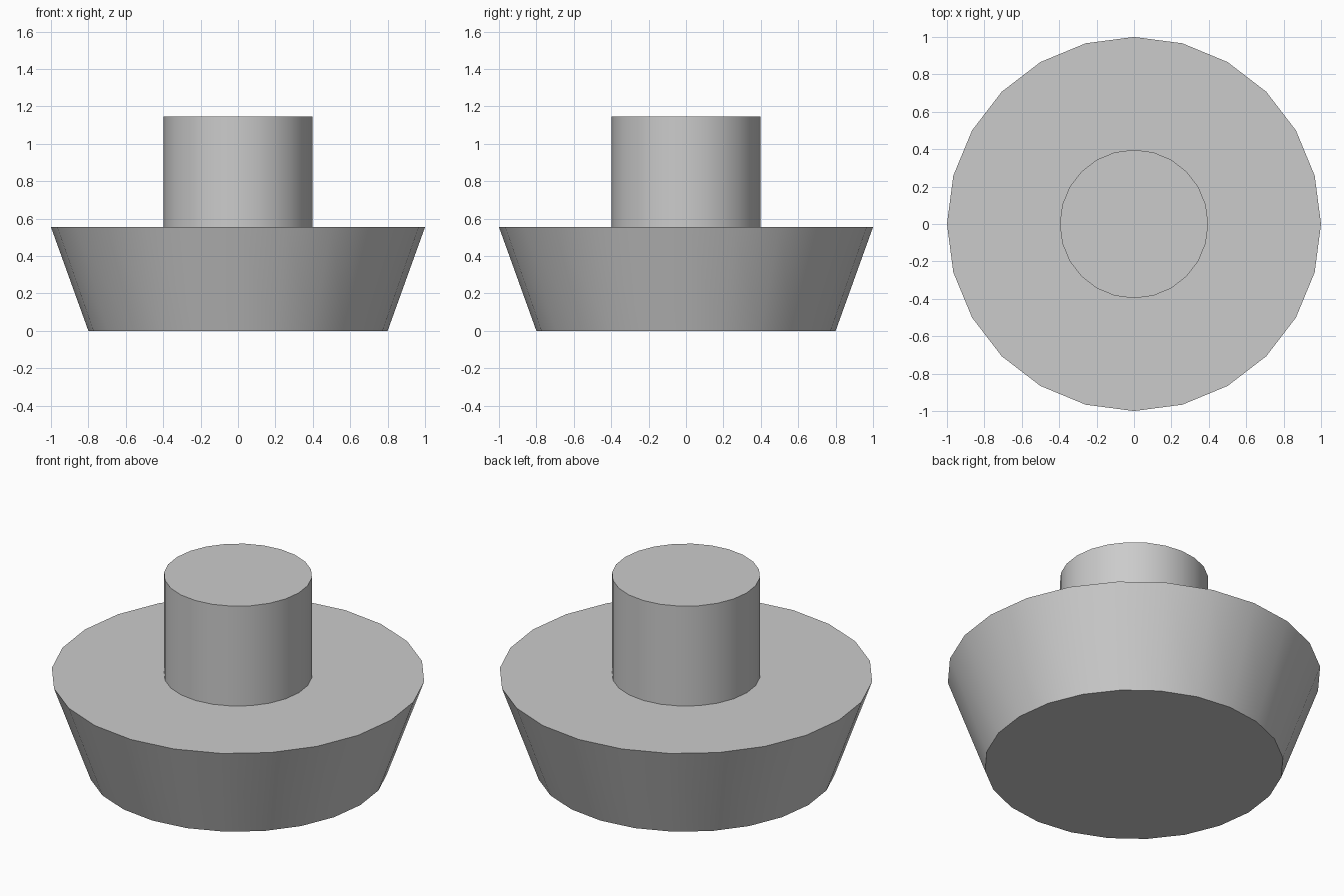
import bpy

SIDES = 24

# Remove the default cube
cube = bpy.data.objects.get("Cube")
if cube:
    bpy.data.objects.remove(cube, do_unlink=True)

# Single grey material
grey = bpy.data.materials.new("light_grey")
grey.use_nodes = True
colour = (0.6, 0.6, 0.6, 1)
grey.diffuse_color = colour
grey.node_tree.nodes["Principled BSDF"].inputs["Base Color"].default_value = colour


def round_part(name, bottom_radius, top_radius, z0, z1):
    """Capped round section between two heights, smooth around its side."""
    bpy.ops.mesh.primitive_cone_add(
        vertices=SIDES, radius1=bottom_radius, radius2=top_radius,
        depth=z1 - z0, location=(0, 0, (z0 + z1) / 2))
    part = bpy.context.object
    part.name = name
    part.data.materials.append(grey)
    bpy.ops.object.shade_smooth_by_angle()
    return part


# Flared base, wider at the top
round_part("flared_base", 0.8, 1.0, 0, 0.555)

# Straight stem standing on the base
round_part("stem", 0.397, 0.397, 0.555, 1.145)
